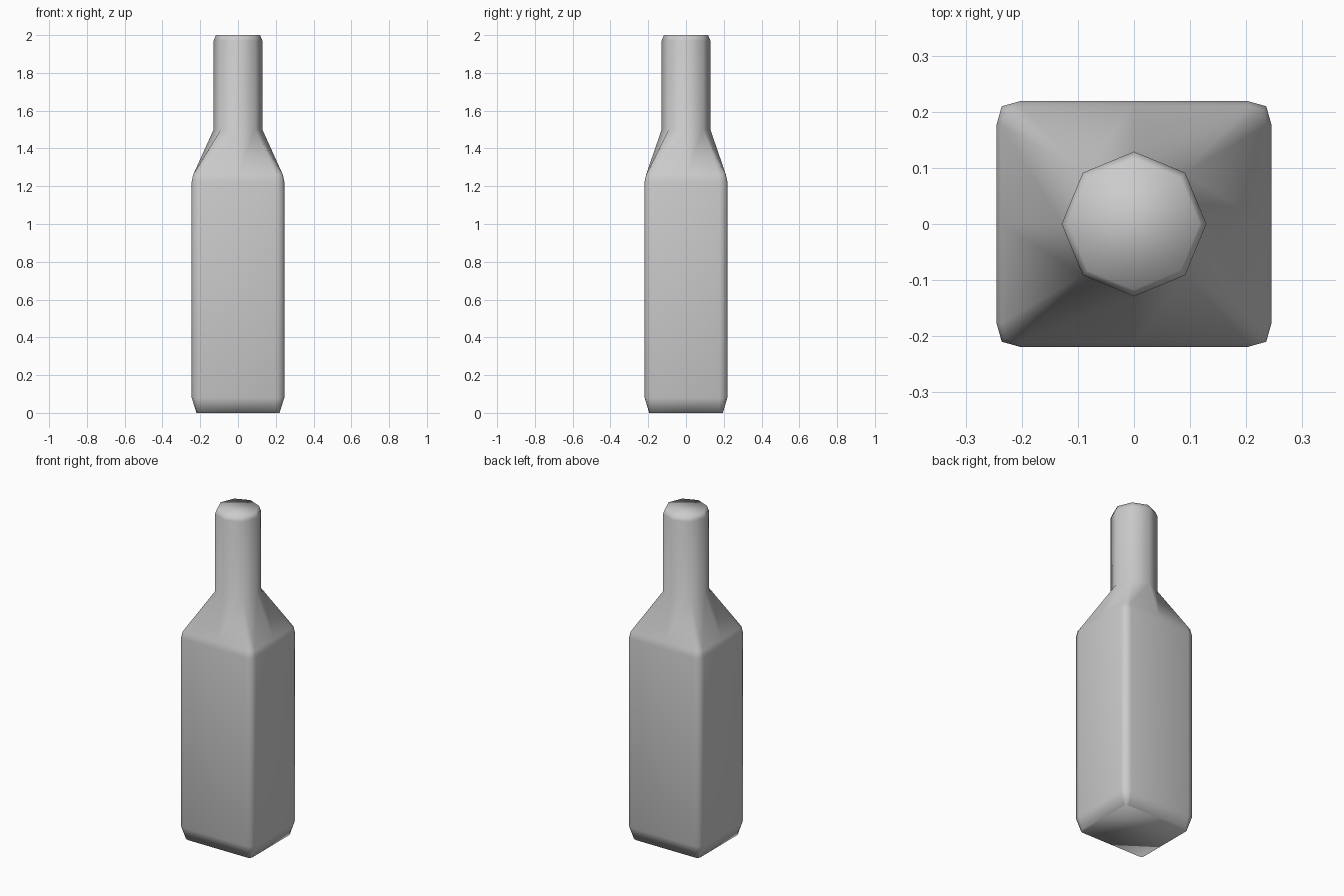
import bpy
import bmesh

cube = bpy.data.objects.get("Cube")
if cube:
    bpy.data.objects.remove(cube, do_unlink=True)

grey = bpy.data.materials.new("neutral_grey")
grey.use_nodes = True
colour = (0.6, 0.6, 0.6, 1)
grey.diffuse_color = colour
grey.node_tree.nodes["Principled BSDF"].inputs["Base Color"].default_value = colour

# Quarter turns, as (x sign, y sign, whether the corner runs from the x side)
QUADRANTS = [(1, 1, True), (-1, 1, False), (-1, -1, True), (1, -1, False)]


def box_ring(hx, hy, cut):
    """Rectangle with rounded corners: side middle, then three corner points."""
    tip = cut * 0.22
    corner = [(hx, hy - cut), (hx - tip, hy - tip), (hx - cut, hy)]
    points = []
    for sx, sy, from_x in QUADRANTS:
        points.append((hx * sx, 0) if from_x else (0, hy * sy))
        for x, y in corner if from_x else reversed(corner):
            points.append((x * sx, y * sy))
    return points


def round_ring(r):
    """Octagon in the same layout, its corner points tripled for later merging."""
    d = r * 0.707
    points = []
    for sx, sy, from_x in QUADRANTS:
        points.append((r * sx, 0) if from_x else (0, r * sy))
        points += [(d * sx, d * sy)] * 3
    return points


# Levels from the foot to the mouth
levels = [
    (0.0, box_ring(0.22, 0.195, 0.02)),
    (0.08, box_ring(0.245, 0.219, 0.042)),
    (1.225, box_ring(0.245, 0.219, 0.042)),
    (1.262, box_ring(0.237, 0.211, 0.034)),
    (1.5, round_ring(0.129)),
    (1.97, round_ring(0.129)),
    (2.0, round_ring(0.117)),
]

# Loft the bottle through all levels and close both ends
bm = bmesh.new()
rings = [[bm.verts.new((x, y, z)) for x, y in ring] for z, ring in levels]
for low, high in zip(rings, rings[1:]):
    n = len(low)
    for i in range(n):
        j = (i + 1) % n
        bm.faces.new((low[i], low[j], high[j], high[i]))
bm.faces.new(list(reversed(rings[0])))
bm.faces.new(rings[-1])
bmesh.ops.remove_doubles(bm, verts=bm.verts[:], dist=0.0005)
bmesh.ops.recalc_face_normals(bm, faces=bm.faces[:])
for face in bm.faces:
    face.smooth = True

mesh = bpy.data.meshes.new("bottle")
bm.to_mesh(mesh)
bm.free()
mesh.materials.append(grey)
bottle = bpy.data.objects.new("bottle", mesh)
bpy.context.collection.objects.link(bottle)
